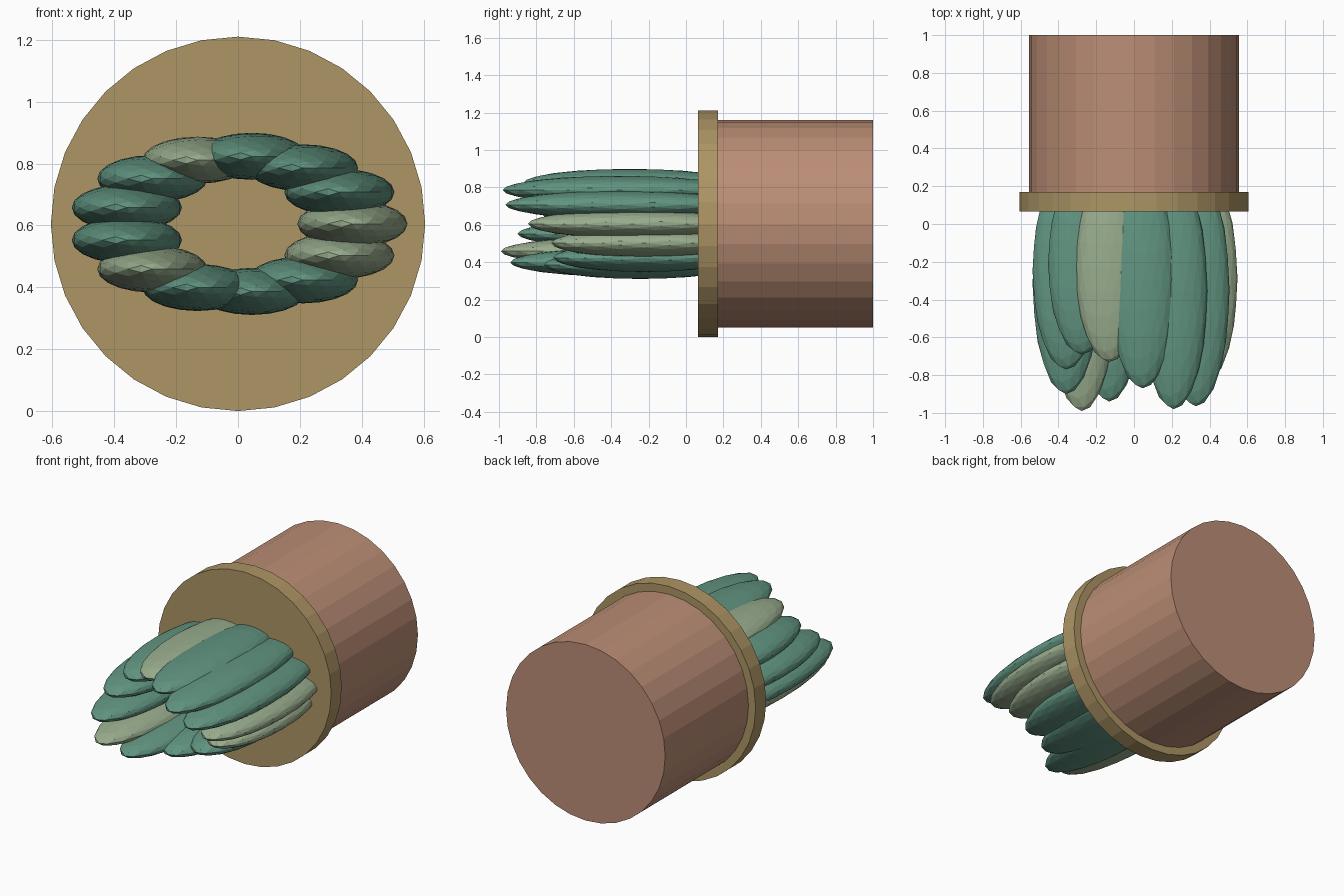
import bpy
from math import cos, sin, pi, radians

if "Cube" in bpy.data.objects:
    bpy.data.objects.remove(bpy.data.objects["Cube"])

CZ = 0.605  # height of the pot's axis


def material(name, rgb):
    m = bpy.data.materials.new(name)
    m.diffuse_color = (*rgb, 1)
    m.use_nodes = True
    m.node_tree.nodes["Principled BSDF"].inputs["Base Color"].default_value = m.diffuse_color
    return m


clay = material("clay", (0.50, 0.27, 0.18))
tan = material("tan", (0.42, 0.30, 0.13))
green = material("green", (0.12, 0.30, 0.22))
pale = material("pale_green", (0.32, 0.42, 0.27))


def drum(name, radius, y0, y1, mat):
    bpy.ops.mesh.primitive_cylinder_add(
        vertices=32, radius=radius, depth=y1 - y0,
        location=(0, (y0 + y1) / 2, CZ), rotation=(radians(90), 0, 0))
    ob = bpy.context.object
    ob.name = name
    ob.data.materials.append(mat)


# Pot lying on its side, with a wider rim
drum("pot", 0.555, 0.15, 1.0, clay)
drum("rim", 0.605, 0.065, 0.17, tan)

# Oval ring of leaves: tip position along y for each, and which are pale
tips = [-0.845, -0.965, -0.98, -0.87, -0.73, -0.69, -0.77,
        -0.90, -0.99, -0.94, -0.76, -0.71, -0.72]
pale_leaves = {0, 4, 8, 12}
base = 0.27
for i, tip in enumerate(tips):
    a = 2 * pi * i / len(tips)
    bpy.ops.mesh.primitive_ico_sphere_add(
        subdivisions=3, radius=1,
        location=(0.37 * cos(a), (tip + base) / 2, CZ + 0.22 * sin(a)),
        rotation=(radians(90), 0, 0))
    leaf = bpy.context.object
    leaf.name = f"leaf_{i + 1}"
    leaf.scale = (0.178, 0.076, (base - tip) / 2)
    leaf.data.materials.append(pale if i in pale_leaves else green)
